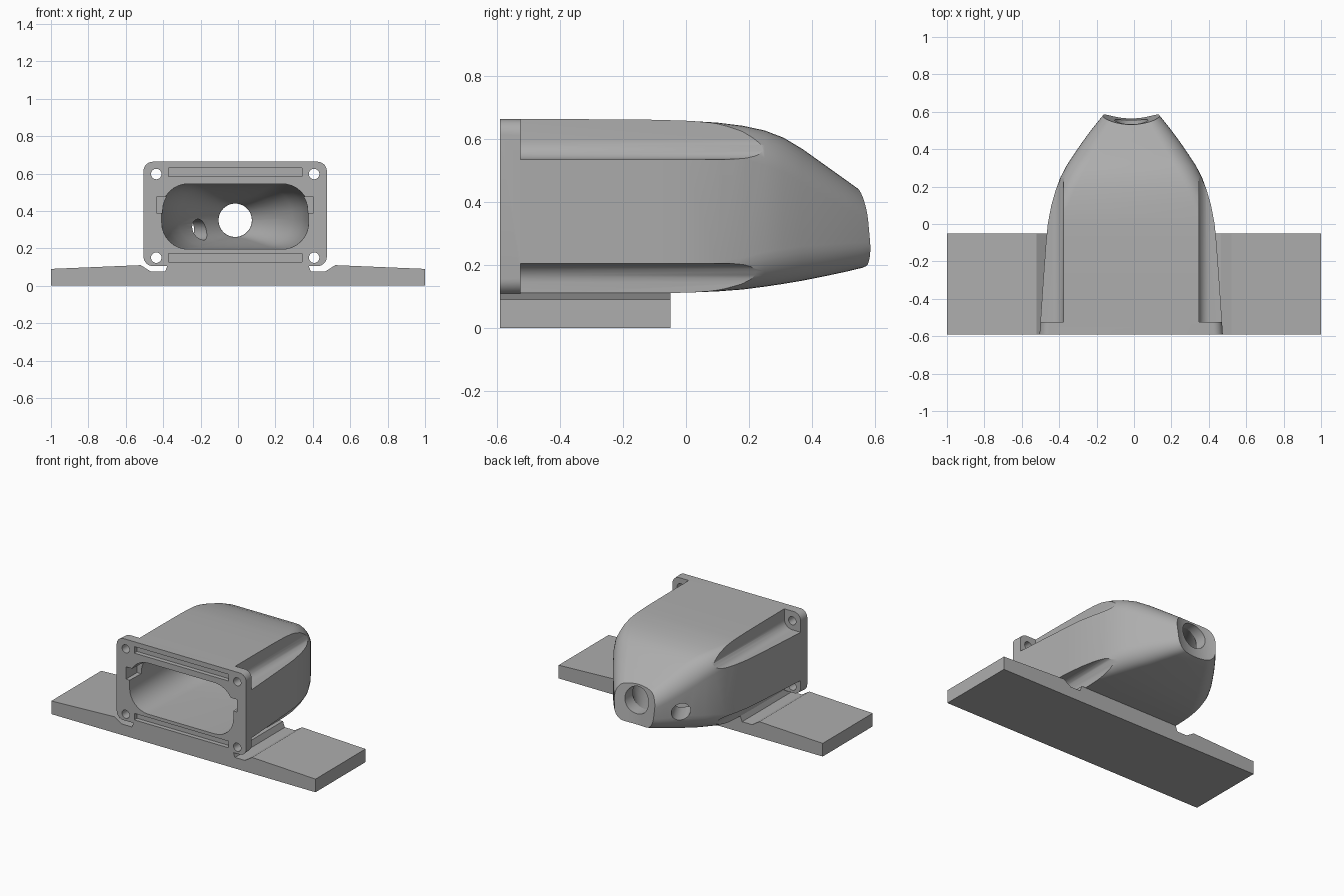
import bpy, bmesh
from math import sin, cos, pi, radians
from mathutils import Matrix, Vector

if "Cube" in bpy.data.objects:
    bpy.data.objects.remove(bpy.data.objects["Cube"])

CX = -0.015  # centre line of the housing

grey = bpy.data.materials.new("grey plastic")
grey.use_nodes = True
colour = (0.42, 0.42, 0.42, 1)
grey.diffuse_color = colour
grey.node_tree.nodes["Principled BSDF"].inputs["Base Color"].default_value = colour


def finish(name, bm):
    bmesh.ops.recalc_face_normals(bm, faces=bm.faces)
    mesh = bpy.data.meshes.new(name)
    bm.to_mesh(mesh)
    bm.free()
    mesh.materials.append(grey)
    obj = bpy.data.objects.new(name, mesh)
    bpy.context.collection.objects.link(obj)
    return obj


def section(cx, y, half, low, high, r, steps=8):
    """Rounded rectangle in the plane at depth y."""
    pts = []
    corners = [(1, high - r), (-1, high - r), (-1, low + r), (1, low + r)]
    for k, (side, z) in enumerate(corners):
        for i in range(steps + 1):
            a = (k + i / steps) * pi / 2
            pts.append((cx + side * (half - r) + r * cos(a), y, z + r * sin(a)))
    return pts


def loft(name, stations, cx=CX):
    """Skin rounded rectangles given as (y, half width, low, high, radius)."""
    bm = bmesh.new()
    rings = [[bm.verts.new(p) for p in section(cx, *s)] for s in stations]
    for a, b in zip(rings, rings[1:]):
        for i in range(len(a)):
            j = (i + 1) % len(a)
            bm.faces.new((a[i], a[j], b[j], b[i]))
    bm.faces.new(rings[0])
    bm.faces.new(rings[-1])
    bmesh.ops.remove_doubles(bm, verts=bm.verts, dist=0.0001)
    return finish(name, bm)


def cylinder(name, centre, axis, radius, length, sides=48):
    bm = bmesh.new()
    turn = Vector((0, 0, 1)).rotation_difference(Vector(axis)).to_matrix().to_4x4()
    bmesh.ops.create_cone(bm, cap_ends=True, segments=sides, radius1=radius,
                          radius2=radius, depth=length,
                          matrix=Matrix.Translation(centre) @ turn)
    return finish(name, bm)


def box(name, lo, hi):
    bm = bmesh.new()
    mid = (Vector(lo) + Vector(hi)) / 2
    size = Vector(hi) - Vector(lo)
    bmesh.ops.create_cube(bm, size=1, matrix=Matrix.Translation(mid) @ Matrix.Diagonal((*size, 1)))
    return finish(name, bm)


def activate(obj):
    bpy.ops.object.select_all(action="DESELECT")
    obj.select_set(True)
    bpy.context.view_layer.objects.active = obj


def cut(obj, cutter):
    cutter.hide_render = True
    mod = obj.modifiers.new("cut", "BOOLEAN")
    mod.operation = "DIFFERENCE"
    mod.solver = "EXACT"
    mod.object = cutter
    activate(obj)
    bpy.ops.object.modifier_apply(modifier=mod.name)
    bpy.data.objects.remove(cutter)


# Housing shell, tapering to a blunt nose at the back
housing = loft("housing", [
    (-0.59, 0.49, 0.105, 0.663, 0.05),
    (-0.35, 0.474, 0.106, 0.663, 0.055),
    (-0.1, 0.456, 0.11, 0.661, 0.065),
    (0, 0.446, 0.112, 0.658, 0.075),
    (0.1, 0.427, 0.116, 0.652, 0.09),
    (0.18, 0.404, 0.122, 0.642, 0.1),
    (0.25, 0.378, 0.131, 0.627, 0.11),
    (0.31, 0.347, 0.14, 0.604, 0.11),
    (0.37, 0.308, 0.15, 0.568, 0.11),
    (0.44, 0.26, 0.164, 0.518, 0.1),
    (0.51, 0.208, 0.179, 0.468, 0.09),
    (0.56, 0.168, 0.191, 0.432, 0.08),
    (0.59, 0.143, 0.204, 0.402, 0.07),
    (0.62, 0.115, 0.222, 0.37, 0.06),
])

# Hollow nose face, slightly tilted
tilt = 0.125
cut(housing, cylinder("nose_cutter", (CX, 0.925, 0.33), (0, -sin(tilt), cos(tilt)), 0.375, 0.9, 128))

# Inner funnel and the nose hole
cut(housing, loft("funnel_cutter", [
    (-0.65, 0.395, 0.195, 0.545, 0.14),
    (-0.2, 0.378, 0.198, 0.543, 0.15),
    (0, 0.355, 0.203, 0.538, 0.15),
    (0.15, 0.305, 0.213, 0.52, 0.14),
    (0.3, 0.22, 0.235, 0.48, 0.12),
    (0.4, 0.145, 0.252, 0.453, 0.1),
    (0.47, 0.09, 0.26, 0.44, 0.089),
]))
cut(housing, cylinder("nose_hole_cutter", (CX, 0.6, 0.35), (0, 1, 0), 0.089, 0.5))

# Angled side hole beside the nose
cut(housing, cylinder("side_hole_cutter", (-0.26, 0.42, 0.3), (-0.45, 0.89, 0), 0.056, 0.34))

# Corner channels, screw holes, sealing grooves and side slots
for side in (-1, 1):
    for low, high, screw in ((0.535, 0.9, 0.597), (-0.2, 0.205, 0.15)):
        cut(housing, loft("channel_cutter", [
            (-0.525, 0.15, low, high, 0.06),
            (0.4, 0.15, low, high, 0.06)], CX + side * 0.512))
        cut(housing, cylinder("screw_cutter", (CX + side * 0.422, -0.56, screw),
                              (0, 1, 0), 0.028, 0.15, 32))
    x = sorted((CX + side * 0.3, CX + side * 0.42))
    cut(housing, box("slot_cutter", (x[0], -0.65, 0.39), (x[1], -0.47, 0.475)))
for z in (0.585, 0.128):
    cut(housing, box("groove_cutter", (CX - 0.357, -0.65, z), (CX + 0.357, -0.56, z + 0.045)))

activate(housing)
bpy.ops.object.shade_smooth_by_angle(angle=radians(30))

# Base plate with a drainage dip on each side of the housing
half = [(0.375, 0.113), (0.39, 0.075), (0.465, 0.075), (0.52, 0.11), (1, 0.09), (1, 0)]
outline = half + [(-x, z) for x, z in reversed(half)]
bm = bmesh.new()
front = bm.faces.new([bm.verts.new((x, -0.59, z)) for x, z in outline])
extruded = bmesh.ops.extrude_face_region(bm, geom=[front], use_keep_orig=True)
moved = [v for v in extruded["geom"] if isinstance(v, bmesh.types.BMVert)]
bmesh.ops.translate(bm, verts=moved, vec=(0, 0.54, 0))
finish("base_plate", bm)
